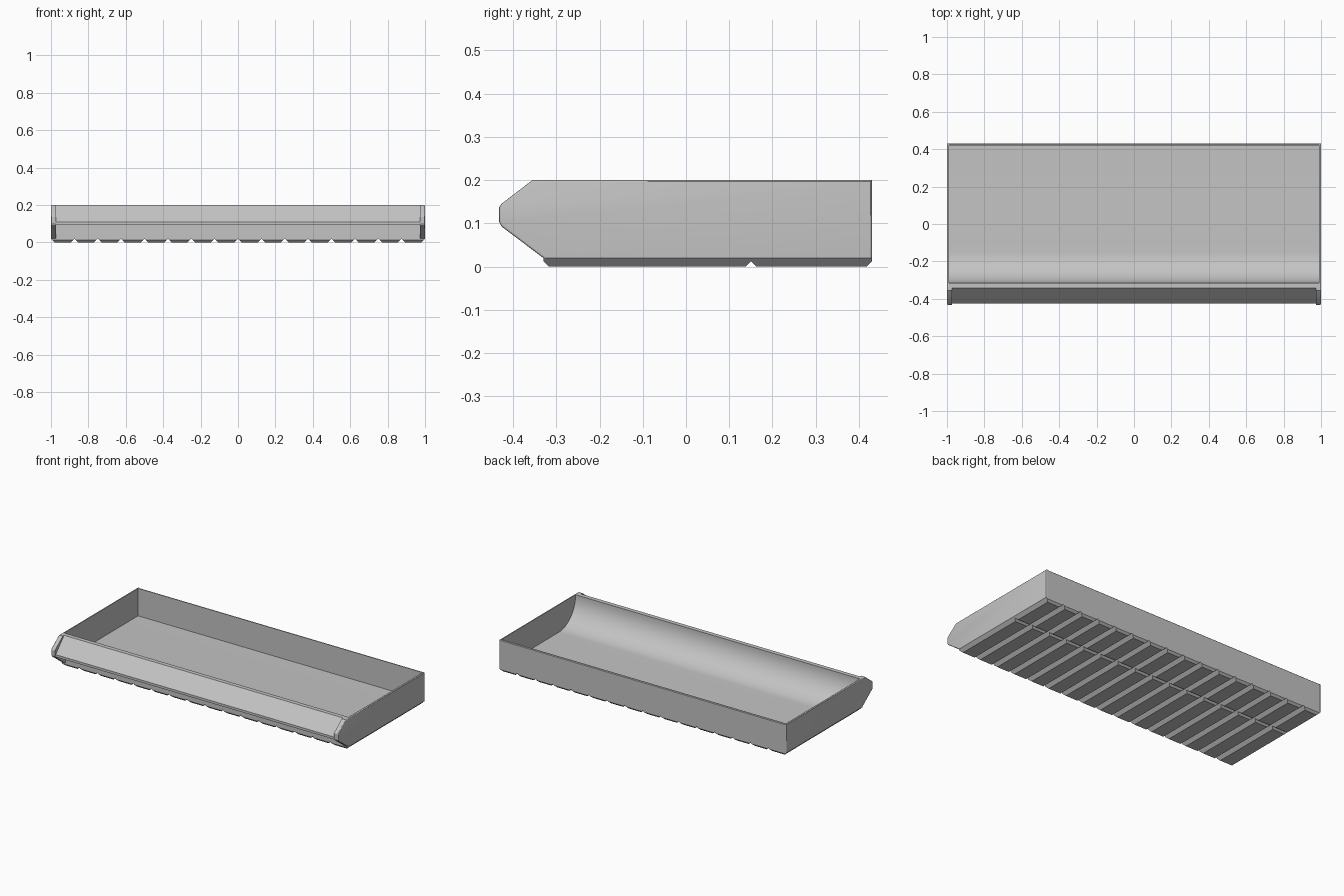
import bpy
import bmesh
import math

cube = bpy.data.objects.get("Cube")
if cube:
    bpy.data.objects.remove(cube, do_unlink=True)

GREY = (0.55, 0.55, 0.55, 1.0)
grey = bpy.data.materials.new("light grey plastic")
grey.use_nodes = True
grey.diffuse_color = GREY
grey.node_tree.nodes["Principled BSDF"].inputs["Base Color"].default_value = GREY

WALL = 0.01      # side wall thickness
TOP = 0.2        # rim height
BASE = 0.02      # underside of the tray, above the feet
BACK = 0.43
FRONT = -0.33    # front of the floor
FLOOR = 0.027


def finish(bm, name):
    """Turn a bmesh into a shaded object."""
    bmesh.ops.recalc_face_normals(bm, faces=bm.faces)
    mesh = bpy.data.meshes.new(name)
    bm.to_mesh(mesh)
    bm.free()
    mesh.materials.append(grey)
    obj = bpy.data.objects.new(name, mesh)
    bpy.context.collection.objects.link(obj)
    bpy.ops.object.select_all(action="DESELECT")
    obj.select_set(True)
    bpy.context.view_layer.objects.active = obj
    bpy.ops.object.shade_smooth_by_angle(angle=math.radians(25))
    return obj


def prism(profile, x0, x1):
    """Extrude a (y, z) profile along x."""
    bm = bmesh.new()
    face = bm.faces.new([bm.verts.new((x0, y, z)) for y, z in profile])
    ext = bmesh.ops.extrude_face_region(bm, geom=[face])
    verts = [v for v in ext["geom"] if isinstance(v, bmesh.types.BMVert)]
    bmesh.ops.translate(bm, verts=verts, vec=(x1 - x0, 0, 0))
    return bm


# Tray: floor, back wall, curved scoop and sloping label panel in one section
radius = TOP - FLOOR - 0.005
scoop_y = -0.315 + radius
scoop = [(scoop_y - radius * math.sin(a), FLOOR + radius * (1 - math.cos(a)))
         for a in (math.pi / 2 * i / 16 for i in range(17))]
section = [(FRONT, BASE), (BACK, BASE), (BACK, TOP - 0.004), (BACK - 0.004, TOP),
           (BACK - WALL, TOP), (BACK - WALL, FLOOR)]
section += scoop + [(-0.315, TOP), (-0.342, TOP), (-0.425, 0.11),
                    (-0.425, 0.095), (FRONT, 0.095)]
finish(prism(section, WALL - 1, 1 - WALL), "tray_section")

# End walls with softened outer edges, and label guides at the front corners
nose = [(-0.355, TOP), (-0.427, 0.145), (-0.432, 0.137),
        (-0.432, 0.103), (-0.427, 0.093), (FRONT, BASE)]
for side, label in ((1, "left"), (-1, "right")):
    bm = prism(nose + [(BACK, BASE), (BACK, TOP)], side * (1 - WALL), side)
    rim = [e for e in bm.edges
           if all(abs(v.co.x) > 1 - WALL / 2 for v in e.verts)
           and any(v.co.z > BASE + 0.001 for v in e.verts)]
    bmesh.ops.bevel(bm, geom=rim, offset=0.006, segments=3, profile=0.5,
                    affect="EDGES")
    finish(bm, label + "_end_wall")
    guide = prism(nose + [(FRONT, TOP)], side * 0.972, side * (1 - WALL))
    finish(guide, label + "_label_guide")


# Chamfered feet: sixteen columns in two rows of unequal depth
def foot(bm, x0, x1, y0, y1):
    rings = []
    for z, dx, dy in ((0, 0.02, 0.0125), (0.0125, 0.0075, 0), (BASE, 0, 0)):
        corners = ((x0 + dx, y0 + dy), (x1 - dx, y0 + dy),
                   (x1 - dx, y1 - dy), (x0 + dx, y1 - dy))
        rings.append([bm.verts.new((x, y, z)) for x, y in corners])
    bm.faces.new(rings[0])
    for low, high in zip(rings, rings[1:]):
        for i in range(4):
            j = (i + 1) % 4
            bm.faces.new((low[i], low[j], high[j], high[i]))
    bm.faces.new(rings[-1])


COLUMNS = 16
width = 2 / COLUMNS
bm = bmesh.new()
for col in range(COLUMNS):
    for y0, y1 in ((FRONT, 0.15), (0.15, BACK)):
        foot(bm, -1 + col * width, -1 + (col + 1) * width, y0, y1)
finish(bm, "base_feet")
